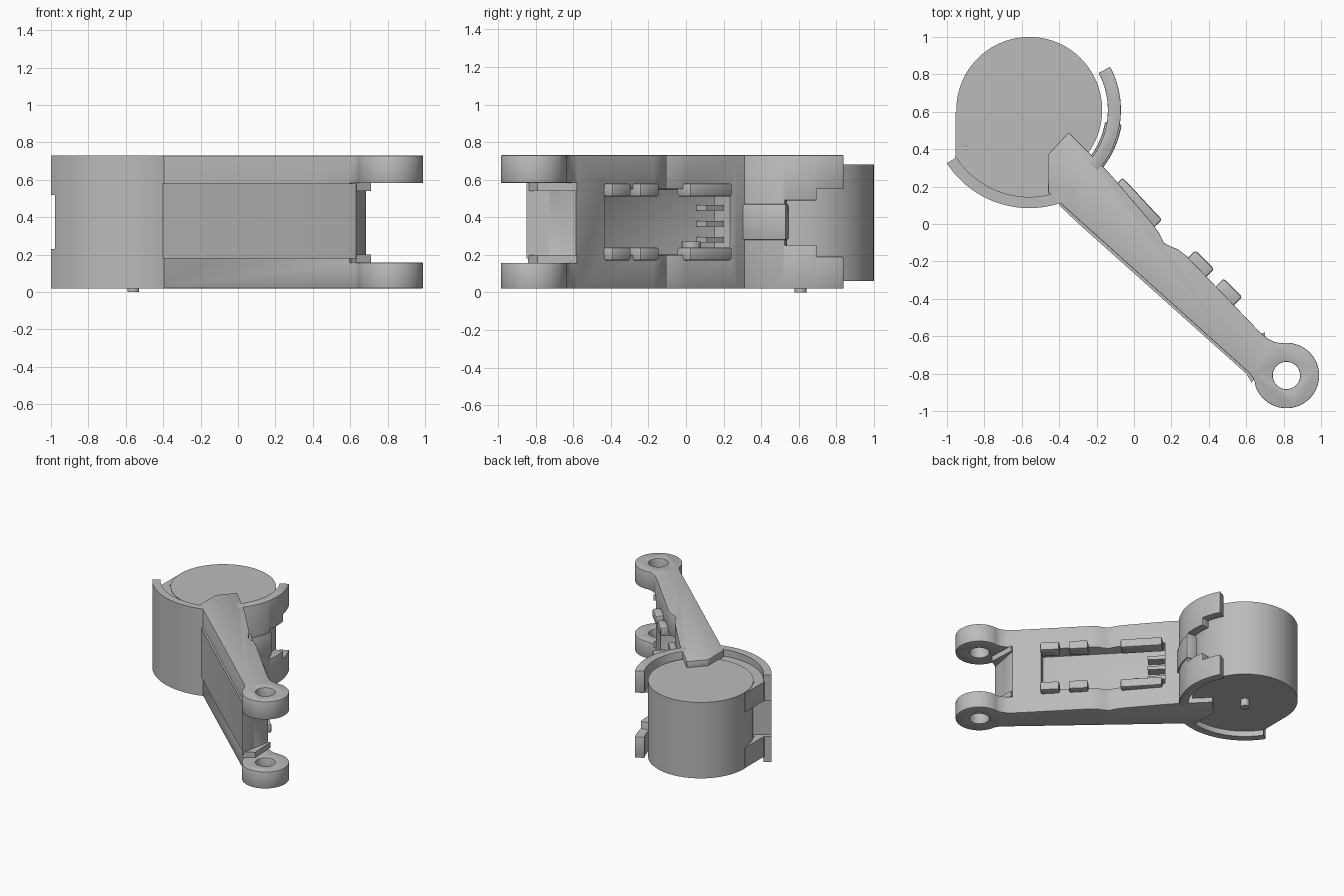
import bpy
import bmesh
from math import sin, cos, radians, atan2
from mathutils import Vector

cube = bpy.data.objects.get("Cube")
if cube:
    bpy.data.objects.remove(cube, do_unlink=True)

gray = bpy.data.materials.new("plain_gray")
gray.use_nodes = True
gray.diffuse_color = (0.5, 0.5, 0.5, 1)
gray.node_tree.nodes["Principled BSDF"].inputs["Base Color"].default_value = (0.5, 0.5, 0.5, 1)

HUB = (-0.56, 0.61)
EYE = (0.815, -0.81)
LOW, HIGH = 0.02, 0.73


def arc(center, radius, start, end, steps=32):
    """Points along an arc, angles in degrees."""
    angles = [radians(start + (end - start) * i / steps) for i in range(steps + 1)]
    return [(center[0] + radius * cos(a), center[1] + radius * sin(a)) for a in angles]


def prism(name, outline, z0, z1):
    """Extrude a flat outline from z0 up to z1."""
    bm = bmesh.new()
    face = bm.faces.new([bm.verts.new((x, y, z0)) for x, y in outline])
    top = bmesh.ops.extrude_face_region(bm, geom=[face])
    bmesh.ops.translate(bm, vec=(0, 0, z1 - z0),
                        verts=[v for v in top["geom"] if isinstance(v, bmesh.types.BMVert)])
    bmesh.ops.recalc_face_normals(bm, faces=bm.faces)
    mesh = bpy.data.meshes.new(name)
    bm.to_mesh(mesh)
    bm.free()
    mesh.materials.append(gray)
    obj = bpy.data.objects.new(name, mesh)
    bpy.context.scene.collection.objects.link(obj)
    return obj


def disc(name, center, radius, z0, z1, steps=64):
    return prism(name, arc(center, radius, 0, 360, steps)[:-1], z0, z1)


def band(name, inner, outer, start, end, z0, z1):
    return prism(name, arc(HUB, outer, start, end) + arc(HUB, inner, end, start), z0, z1)


def strip(name, a, b, back, front, z0, z1):
    """Bar along the line a-b, reaching back and front of it."""
    a, b = Vector(a), Vector(b)
    along = (b - a).normalized()
    out = Vector((-along.y, along.x))
    return prism(name, [a - out * back, b - out * back, b + out * front, a + out * front], z0, z1)


def cut(target, cutter):
    mod = target.modifiers.new("cut", 'BOOLEAN')
    mod.operation = 'DIFFERENCE'
    mod.solver = 'EXACT'
    mod.object = cutter
    cutter.hide_render = True
    cutter.hide_viewport = True
    cutters.append(cutter)


def soften(obj, width):
    mod = obj.modifiers.new("soft_edges", 'BEVEL')
    mod.width = width
    mod.segments = 2
    mod.limit_method = 'ANGLE'
    mod.angle_limit = radians(40)


cutters = []

# Drum with its small pin underneath
disc("drum", HUB, 0.39, 0.06, 0.68, 96)
disc("drum_pin", HUB, 0.032, 0, 0.1, 24)

# Cradle wrapped around the drum, with a notched free end
cradle = band("cradle_wall", 0.465, 0.525, 213, 300, LOW, HIGH)
cut(cradle, band("cradle_notch", 0.4, 0.6, 205, 217, 0.23, 0.52))
lining = band("cradle_lining", 0.37, 0.47, 212, 300, 0.065, 0.675)
cut(lining, band("lining_notch", 0.392, 0.6, 205, 217, 0.23, 0.52))
for z0, z1 in ((0.065, 0.23), (0.52, 0.675)):
    prism("cradle_tab", [(-0.955, 0.6), (-0.9, 0.6), (-0.9, 0.34), (-0.955, 0.34)], z0, z1)

# Gripping fingers on the other side of the drum
fingers = band("grip_fingers", 0.42, 0.49, -42, 28, LOW, HIGH)
cut(fingers, band("finger_gap", 0.38, 0.56, -10, 40, 0.25, 0.49))
cut(fingers, band("fingertip_gap", 0.38, 0.56, 10, 40, 0.19, 0.55))
soften(fingers, 0.015)
soften(band("latch_tongue", 0.41, 0.5, -48, -9, 0.28, 0.47), 0.008)

# Arm with forked eye end
upper_edge = [(-0.46, 0.37), (-0.35, 0.49), (-0.21, 0.35), (-0.13, 0.27), (0.1, 0.0), (0.135, -0.05),
              (0.16, -0.1), (0.195, -0.12), (0.235, -0.135), (0.28, -0.17), (0.67, -0.575),
              (0.71, -0.61), (0.75, -0.63)]
lower_edge = [(0.645, -0.84), (0.62, -0.8), (-0.46, 0.17)]
arm = prism("arm", upper_edge + arc(EYE, 0.175, 100, -160, 48) + lower_edge, LOW, HIGH)
cut(arm, disc("eye_hole", EYE, 0.073, -0.2, 1))
cut(arm, prism("fork_slot", [(0.66, -0.5), (0.685, -0.6), (0.66, -0.73), (0.6, -0.77), (0.55, -0.92),
                             (0.7, -1.1), (1.1, -1.1), (1.1, -0.5)], 0.157, 0.583))
# Keep the arm clear of the drum's middle
cut(arm, disc("drum_clearance", HUB, 0.385, 0.08, 0.66))

# Long pocket in the back of the arm
near, far = (0.535, -0.43), (-0.1, 0.235)
cut(arm, strip("arm_pocket", far, near, 0.12, 0.3, 0.2, 0.55))
soften(arm, 0.008)

# Front cover panel, with a bent first section and a lip at the fork
prism("cover_panel", [(-0.41, 0.15), (-0.4, 0.1), (-0.3, 0.005), (0.6, -0.8), (0.63, -0.85),
                      (0.645, -0.81), (0.66, -0.73), (0.6, -0.72)], 0.18, 0.58)
for z0, z1 in ((0.155, 0.2), (0.54, 0.585)):
    prism("fork_corner", [(0.6, -0.76), (0.63, -0.84), (0.71, -0.79), (0.7, -0.58), (0.62, -0.6)], z0, z1)

# Guide pads along both rims of the pocket
pads = [((-0.1, 0.21), (0.11, -0.015)), ((0.29, -0.18), (0.39, -0.28)), ((0.44, -0.33), (0.54, -0.43))]
for a, b in pads:
    for z0, z1 in ((0.17, 0.24), (0.51, 0.58)):
        soften(strip("guide_pad", a, b, 0.05, 0.055, z0, z1), 0.012)

# Ribs and a small boss inside the pocket
for z in (0.28, 0.365, 0.45):
    strip("pocket_rib", (-0.13, 0.2), (-0.04, 0.11), 0.12, 0.0, z - 0.015, z + 0.015)
disc("pocket_boss", (0.0, 0.03), 0.05, 0.18, 0.27, 32)

# Bake modifiers, remove cutters, then shade smooth with sharp edges kept
bpy.context.view_layer.update()
parts = [o for o in bpy.context.scene.objects if o.type == 'MESH' and o not in cutters]
graph = bpy.context.evaluated_depsgraph_get()
baked = {o: bpy.data.meshes.new_from_object(o.evaluated_get(graph)) for o in parts if o.modifiers}
for obj, mesh in baked.items():
    obj.modifiers.clear()
    obj.data = mesh
for cutter in cutters:
    bpy.data.objects.remove(cutter, do_unlink=True)
bpy.ops.object.select_all(action='DESELECT')
for obj in parts:
    obj.select_set(True)
bpy.context.view_layer.objects.active = parts[0]
bpy.ops.object.shade_smooth_by_angle(angle=radians(30))
